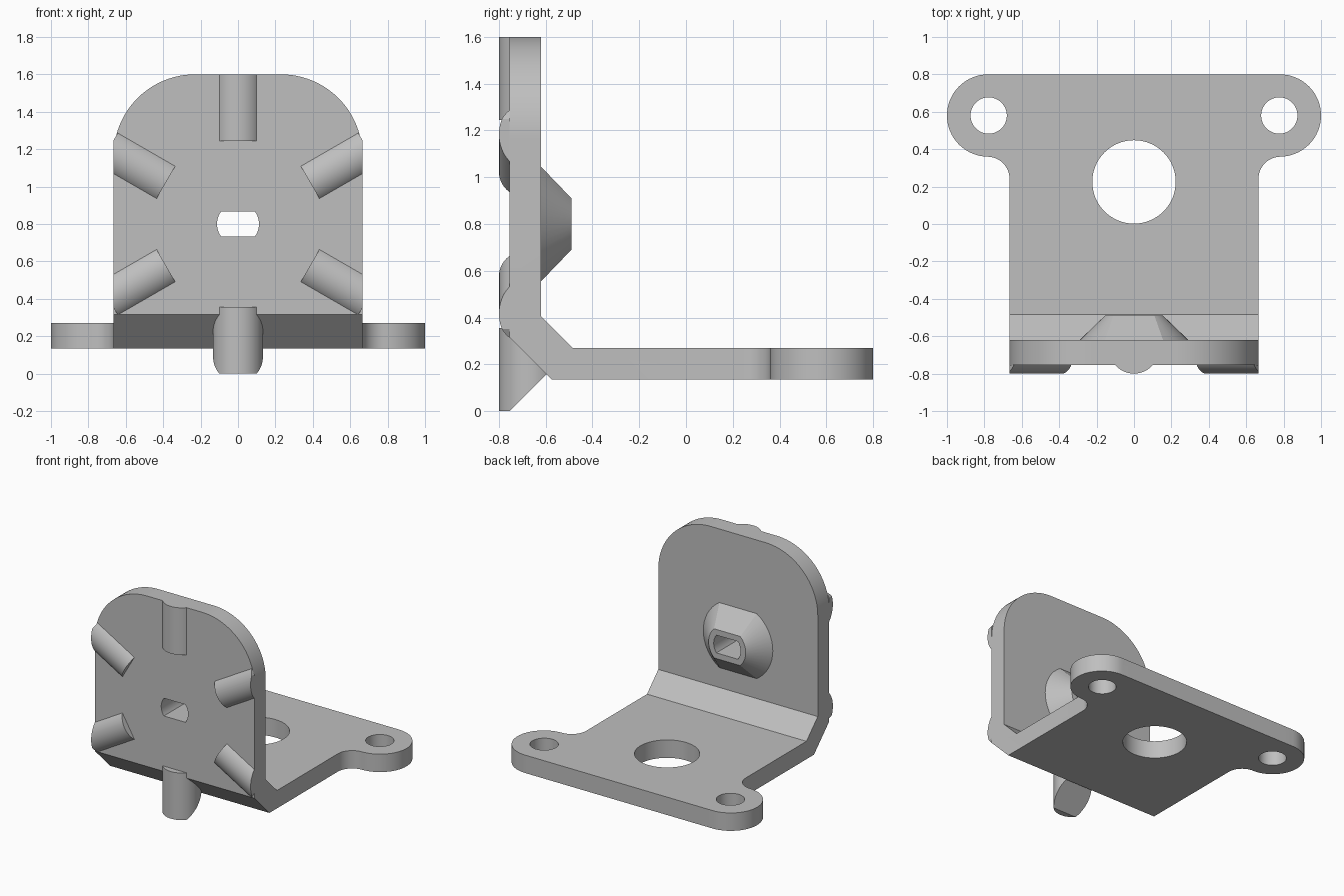
import bpy, bmesh
from math import sin, cos, pi, asin, radians
from mathutils import Matrix, Vector

if "Cube" in bpy.data.objects:
    bpy.data.objects.remove(bpy.data.objects["Cube"], do_unlink=True)

grey = bpy.data.materials.new("light_grey")
grey.use_nodes = True
colour = (0.52, 0.52, 0.52, 1)
grey.diffuse_color = colour
grey.node_tree.nodes["Principled BSDF"].inputs["Base Color"].default_value = colour


def arc(cx, cy, r, a0, a1, n=24):
    steps = [radians(a0 + (a1 - a0) * i / n) for i in range(n + 1)]
    return [(cx + r * cos(t), cy + r * sin(t)) for t in steps]


def loft(name, lower, upper):
    """Solid between two loops that have equal point counts."""
    bm = bmesh.new()
    a = [bm.verts.new(p) for p in lower]
    b = [bm.verts.new(p) for p in upper]
    bm.faces.new(a)
    bm.faces.new(b)
    for i in range(len(a)):
        j = (i + 1) % len(a)
        bm.faces.new((a[i], a[j], b[j], b[i]))
    bmesh.ops.recalc_face_normals(bm, faces=bm.faces)
    mesh = bpy.data.meshes.new(name)
    bm.to_mesh(mesh)
    bm.free()
    mesh.materials.append(grey)
    obj = bpy.data.objects.new(name, mesh)
    bpy.context.collection.objects.link(obj)
    return obj


def prism(name, points, axis, lo, hi):
    """Extrude a 2D outline along x (y,z points), y (x,z) or z (x,y)."""
    def place(d):
        return [Vector(p[:axis] + (d,) + p[axis:]) for p in points]
    return loft(name, place(lo), place(hi))


def cut(obj, cutter, operation):
    mod = obj.modifiers.new("cut", "BOOLEAN")
    mod.operation = operation
    mod.solver = "EXACT"
    mod.object = cutter
    bpy.context.view_layer.objects.active = obj
    bpy.ops.object.modifier_apply(modifier=mod.name)
    bpy.data.objects.remove(cutter, do_unlink=True)


def mirrored(points):
    return points + [(-x, y) for x, y in reversed(points)]


def flat_circle(r, h, n=16):
    """Circle in x,z around the hub with flat top and bottom."""
    a = asin(h / r) * 180 / pi
    return [(x, z + HUB) for x, z in arc(0, 0, r, -a, a, n) + arc(0, 0, r, 180 - a, 180 + a, n)]


HUB = 0.8            # height of the slot centre
HALF = 0.665         # half width of the bracket
FRONT, BACK = -0.755, -0.62   # faces of the upright wall
LOW, HIGH = 0.135, 0.27       # faces of the base plate

# Bent bracket: side profile trimmed by plan and front outlines
bracket = prism("bracket", [(FRONT, 1.6), (FRONT, 0.315), (-0.575, LOW), (0.8, LOW),
                            (0.8, HIGH), (-0.485, HIGH), (BACK, 0.405), (BACK, 1.6)], 0, -1.1, 1.1)
plan = mirrored([(HALF, -1)] + arc(0.785, 0.24, 0.12, 180, 90, 12)
                + arc(0.78, 0.58, 0.22, -90, 90, 32) + [(0.7, 0.8)])
cut(bracket, prism("plan_cutter", plan, 2, -0.2, 2), "INTERSECT")
outline = mirrored([(1.2, -0.2), (1.2, 1.165)] + arc(0.23, 1.165, 0.435, 0, 90))
cut(bracket, prism("outline_cutter", outline, 1, -1, 1), "INTERSECT")

# Round holes in the base plate
for x, y, r in ((0, 0.225, 0.223), (0.777, 0.58, 0.097), (-0.777, 0.58, 0.097)):
    cut(bracket, prism("hole_cutter", arc(x, y, r, 0, 360, 64)[:-1], 2, 0, 0.5), "DIFFERENCE")

# Tapered boss behind the wall, with a flat-sided slot through both
boss = loft("rear_boss", [(x, BACK, z) for x, z in flat_circle(0.29, 0.245)],
            [(x, -0.49, z) for x, z in flat_circle(0.155, 0.11)])
for part in (bracket, boss):
    cut(part, prism("slot_cutter", flat_circle(0.112, 0.067), 1, -1, 0), "DIFFERENCE")

# Half-buried round ribs radiating from the slot
parts = [bracket, boss]
RADIUS, INNER, OUTER = 0.133, 0.445, 0.8
for i, name in enumerate(("upper_left_rib", "top_rib", "upper_right_rib",
                          "lower_right_rib", "bottom_peg", "lower_left_rib")):
    rib = prism(name, arc(0, RADIUS - 0.8, RADIUS, 0, 360, 64)[:-1], 2, INNER, OUTER)
    rib.data.transform(Matrix.Translation((0, 0, HUB)) @ Matrix.Rotation(radians(60 - 60 * i), 4, "Y"))
    if name == "bottom_peg":
        # The peg runs on below the bend and ends in a slanted cut
        side = [(-0.9, -0.1), (FRONT - 0.1, -0.1), (-0.5975, 0.1575), (FRONT, 0.315),
                (FRONT, 0.5), (-0.9, 0.5)]
        clip = prism("peg_cutter", side, 0, -0.5, 0.5)
    else:
        clip = prism("rib_cutter", [(-HALF, 0), (HALF, 0), (HALF, 2), (-HALF, 2)], 1, -0.9, FRONT)
    cut(rib, clip, "INTERSECT")
    parts.append(rib)

# Smooth curved walls, crisp edges
for part in parts:
    bpy.ops.object.select_all(action="DESELECT")
    part.select_set(True)
    bpy.context.view_layer.objects.active = part
    bpy.ops.object.shade_smooth_by_angle(angle=radians(25))
